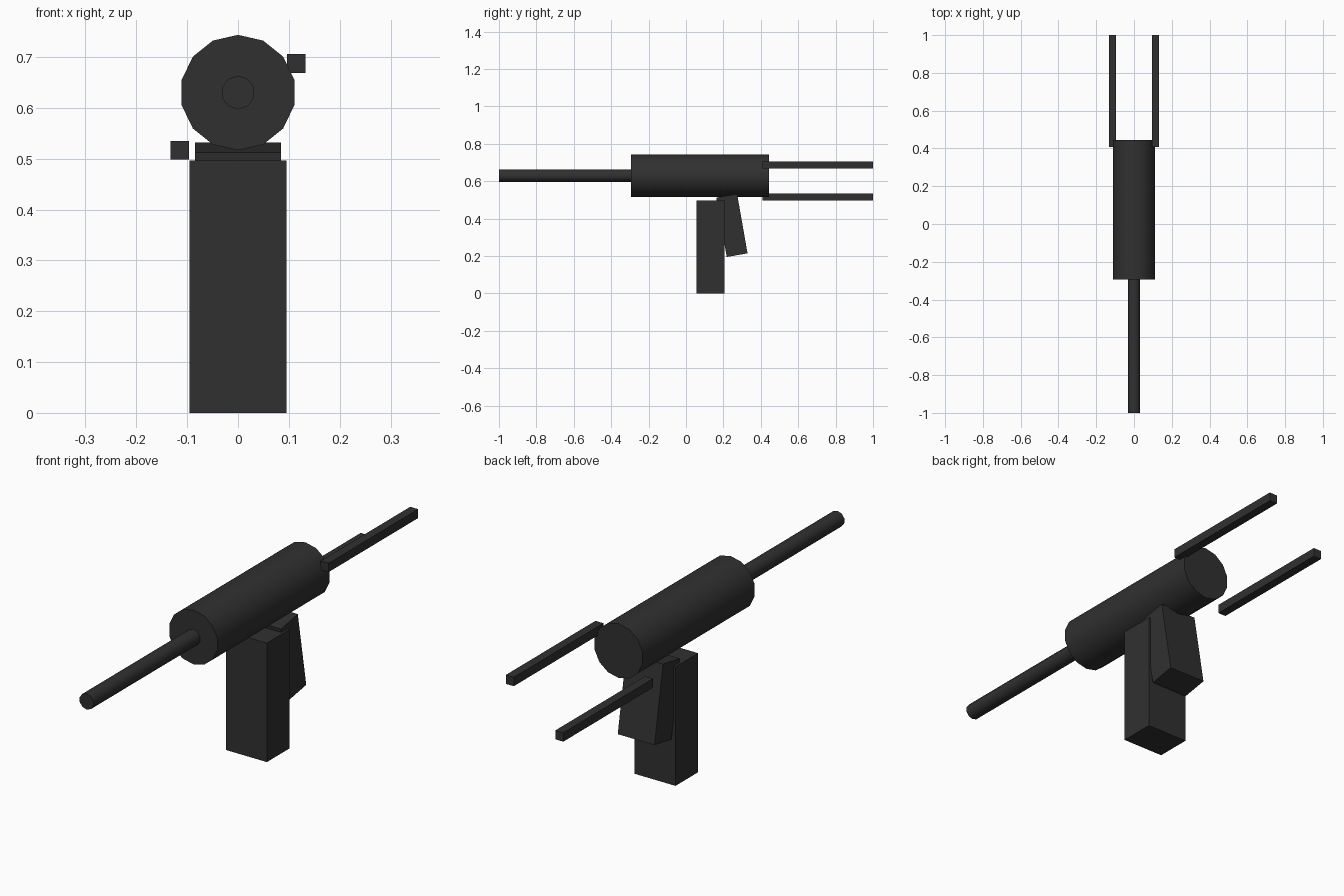
import bpy
import math

# Remove the default cube
cube = bpy.data.objects.get("Cube")
if cube:
    bpy.data.objects.remove(cube, do_unlink=True)

# Single dark metal colour
COLOUR = (0.03, 0.03, 0.03, 1)
metal = bpy.data.materials.new("dark_gunmetal")
metal.use_nodes = True
metal.diffuse_color = COLOUR
metal.node_tree.nodes["Principled BSDF"].inputs["Base Color"].default_value = COLOUR

AXIS_Z = 0.63


def finish(name):
    obj = bpy.context.object
    obj.name = obj.data.name = name
    obj.data.materials.append(metal)
    return obj


def box(name, centre, size, tilt=0):
    """Flat-faced block, optionally tilted about x."""
    bpy.ops.mesh.primitive_cube_add(size=1, location=centre)
    bpy.context.object.scale = size
    bpy.ops.object.transform_apply(location=False, rotation=False, scale=True)
    bpy.context.object.rotation_euler.x = math.radians(tilt)
    return finish(name)


def tube(name, sides, radius, y0, y1):
    """Smooth-sided cylinder along y with a vertex at the top."""
    bpy.ops.mesh.primitive_cylinder_add(
        vertices=sides, radius=radius, depth=y1 - y0,
        location=(0, (y0 + y1) / 2, AXIS_Z), rotation=(math.pi / 2, 0, 0))
    bpy.ops.object.shade_smooth_by_angle(angle=math.radians(40))
    return finish(name)


# Body and barrel
tube("receiver_body", 14, 0.1135, -0.295, 0.445)
tube("barrel", 10, 0.033, -1.0, -0.29)

# Magazine and slanted grip below the body
box("magazine", (0, 0.13, 0.248), (0.19, 0.15, 0.497))
box("grip", (0, 0.2455, 0.3635), (0.17, 0.113, 0.322), tilt=10)

# Stock rails, staggered in height on either side
for name, x, z in (("right_stock_rail", -0.1145, 0.5165),
                   ("left_stock_rail", 0.1145, 0.687)):
    box(name, (x, 0.704, z), (0.037, 0.592, 0.037))
